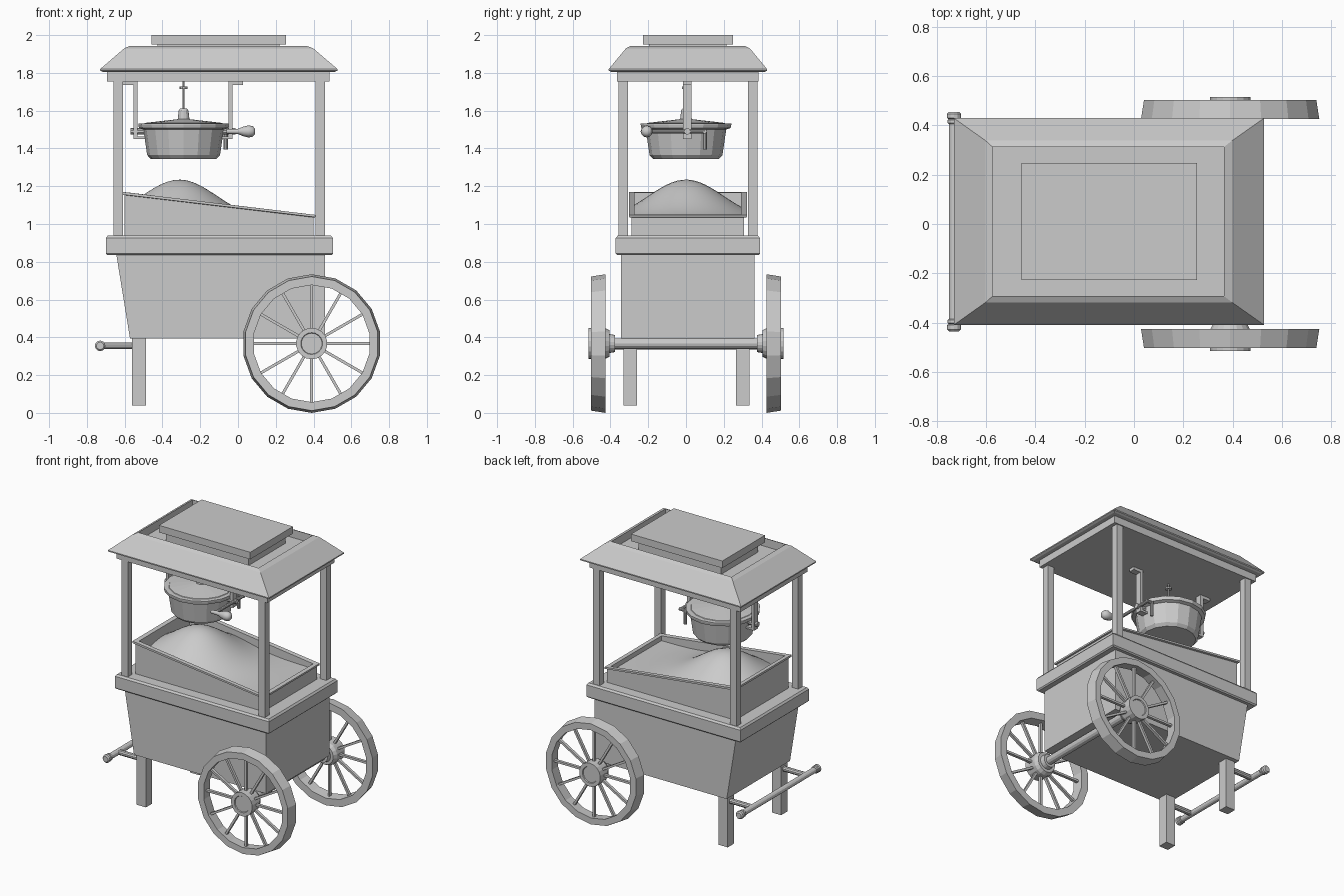
import bpy, bmesh, math
from mathutils import Vector, Matrix

CY = 0.01  # centre line of the cart body


def finish(name, bm, smooth=None):
    bmesh.ops.recalc_face_normals(bm, faces=bm.faces)
    me = bpy.data.meshes.new(name)
    bm.to_mesh(me)
    bm.free()
    ob = bpy.data.objects.new(name, me)
    bpy.context.collection.objects.link(ob)
    if smooth:
        bpy.ops.object.select_all(action='DESELECT')
        ob.select_set(True)
        bpy.context.view_layer.objects.active = ob
        bpy.ops.object.shade_smooth_by_angle(angle=math.radians(smooth))
    return ob


def skin(bm, rings, closed=False):
    """Join rings of points with quads, cap the ends unless closed."""
    rows = [[bm.verts.new(p) for p in r] for r in rings]
    n = len(rows[0])
    pairs = list(zip(rows, rows[1:])) + ([(rows[-1], rows[0])] if closed else [])
    for a, b in pairs:
        for i in range(n):
            j = (i + 1) % n
            bm.faces.new((a[i], a[j], b[j], b[i]))
    if not closed:
        bm.faces.new(rows[0])
        bm.faces.new(rows[-1])


def rect_loft(name, rings):
    """rings: (x0, x1, half depth, z at x0, z at x1)"""
    bm = bmesh.new()
    skin(bm, [[(x0, CY - h, z0), (x1, CY - h, z1), (x1, CY + h, z1), (x0, CY + h, z0)]
              for x0, x1, h, z0, z1 in rings])
    return finish(name, bm)


def box(name, x0, x1, y0, y1, z0, z1):
    bm = bmesh.new()
    skin(bm, [[(x0, y0, z), (x1, y0, z), (x1, y1, z), (x0, y1, z)] for z in (z0, z1)])
    return finish(name, bm)


def lathe(name, profile, centre, axis, n=16, closed=False, smooth=None):
    """profile: (radius, distance along axis)"""
    c, d = Vector(centre), Vector(axis).normalized()
    up = Vector((0, 0, 1)) if abs(d.z) < 0.9 else Vector((1, 0, 0))
    side = up.cross(d)
    bm = bmesh.new()
    skin(bm, [[c + d * h + (up * math.cos(t) + side * math.sin(t)) * r
               for t in (2 * math.pi * k / n for k in range(n))] for r, h in profile], closed)
    return finish(name, bm, smooth)


def rod(name, a, b, r, n=10):
    v = Vector(b) - Vector(a)
    return lathe(name, [(r, 0), (r, v.length)], a, v, n)


# Body and counter
rect_loft("cart_body", [(-0.572, 0.46, 0.353, 0.395, 0.395), (-0.646, 0.46, 0.353, 0.85, 0.85)])
rect_loft("counter", [(-0.692, 0.495, 0.374, 0.835, 0.835), (-0.70, 0.503, 0.382, 0.843, 0.843),
                      (-0.70, 0.503, 0.382, 0.925, 0.925), (-0.69, 0.493, 0.372, 0.938, 0.938)])

# Sloping tray with a flared lip
rect_loft("tray", [(-0.60, 0.40, 0.298, 0.93, 0.93), (-0.60, 0.40, 0.298, 1.153, 1.035),
                   (-0.612, 0.412, 0.313, 1.156, 1.036), (-0.612, 0.412, 0.313, 1.17, 1.048),
                   (-0.582, 0.382, 0.282, 1.167, 1.049), (-0.582, 0.382, 0.282, 0.95, 0.95)])

# Heap of popped corn
bm = bmesh.new()
bmesh.ops.create_grid(bm, x_segments=28, y_segments=20, size=0.5)
for v in bm.verts:
    x, y = -0.10 + v.co.x * 0.965, CY + v.co.y * 0.565
    g = math.exp(-0.5 * (((x + 0.31) / 0.2) ** 2 + (y / 0.2) ** 2))
    v.co = (x, y, 1.015 + 0.22 * g)
finish("corn_heap", bm, 60)

# Posts
for sx, x in (("left", -0.635), ("right", 0.435)):
    for sy, y in (("front", CY - 0.343), ("back", CY + 0.343)):
        box(f"{sx}_{sy}_post", x - 0.025, x + 0.025, y - 0.025, y + 0.025, 0.93, 1.76)

# Roof with a recessed top and a raised cap
rect_loft("frieze", [(-0.694, 0.484, 0.375, 1.755, 1.755), (-0.694, 0.484, 0.375, 1.812, 1.812)])
rect_loft("roof", [(-0.715, 0.512, 0.405, 1.805, 1.805), (-0.73, 0.527, 0.419, 1.812, 1.812),
                   (-0.73, 0.527, 0.419, 1.82, 1.82), (-0.602, 0.398, 0.328, 1.93, 1.93),
                   (-0.573, 0.364, 0.302, 1.943, 1.943), (-0.573, 0.364, 0.302, 1.885, 1.885)])
rect_loft("roof_cap_base", [(-0.425, 0.22, 0.205, 1.88, 1.88), (-0.425, 0.22, 0.205, 1.955, 1.955)])
rect_loft("roof_cap", [(-0.457, 0.255, 0.238, 1.95, 1.95), (-0.457, 0.255, 0.238, 2.0, 2.0)])

# Kettle, lid and hanging rod
K = (-0.288, 0, 0)
Z = (0, 0, 1)
lathe("kettle", [(0.175, 1.345), (0.193, 1.365), (0.213, 1.50), (0.236, 1.508), (0.24, 1.525),
                 (0.24, 1.532), (0.205, 1.532)], K, Z, 16)
lathe("kettle_lid", [(0.215, 1.525), (0.205, 1.535), (0.03, 1.555)], K, Z, 16)
lathe("lid_knob", [(0.032, 1.545), (0.026, 1.60), (0.018, 1.612)], K, Z, 12)
lathe("lid_rod", [(0.006, 1.60), (0.006, 1.715), (0.021, 1.715), (0.021, 1.727),
                  (0.006, 1.727), (0.006, 1.76)], K, Z, 10)

# Kettle hangers: flange, strap, foot and pivot on each side
for side, s in (("left", -1), ("right", 1)):
    def hx(a, b):
        return sorted((-0.291 + s * a, -0.291 + s * b))
    box(f"{side}_hanger_flange", *hx(0.24, 0.318), -0.015, 0.03, 1.735, 1.757)
    box(f"{side}_hanger_strap", *hx(0.24, 0.262), -0.015, 0.03, 1.455, 1.75)
    box(f"{side}_hanger_foot", *hx(0.19, 0.262), -0.015, 0.03, 1.45, 1.464)
    rod(f"{side}_pivot", (-0.291 + s * 0.20, 0.007, 1.49), (-0.291 + s * 0.278, 0.007, 1.49), 0.017)

# Tipping crank with grip
cx = -0.03
rod("crank_bar", (cx, -0.215, 1.49), (cx, 0.10, 1.49), 0.011)
rod("crank_tail_link", (-0.065, 0.10, 1.49), (cx + 0.01, 0.10, 1.49), 0.011)
rod("crank_tail", (-0.065, 0.10, 1.50), (-0.065, 0.10, 1.395), 0.011)
lathe("crank_grip", [(0.012, -0.06), (0.014, 0.0), (0.026, 0.03), (0.032, 0.055),
                     (0.028, 0.078), (0.014, 0.091)], (0, -0.208, 1.49), (1, 0, 0), 12, smooth=50)

# Wheels: rim, spokes and hub
W = Vector((0.39, 0, 0.367))
for side, s in (("front", -1), ("back", 1)):
    ax = (0, s, 0)
    lathe(f"{side}_wheel_rim", [(0.367, 0.426), (0.355, 0.502), (0.31, 0.502), (0.316, 0.426)],
          W, ax, 18, closed=True)
    bm = bmesh.new()
    for k in range(12):
        m = (Matrix.Translation(W + Vector((0, s * 0.465, 0))) @ Matrix.Rotation(k * math.pi / 6, 4, 'Y')
             @ Matrix.Translation((0, 0, 0.195)) @ Matrix.Diagonal((0.015, 0.02, 0.25, 1)))
        bmesh.ops.create_cube(bm, size=1, matrix=m)
    finish(f"{side}_wheel_spokes", bm)
    lathe(f"{side}_hub", [(0.045, 0.375), (0.05, 0.405), (0.07, 0.405), (0.083, 0.43), (0.083, 0.516),
                          (0.058, 0.516), (0.055, 0.51)], W, ax, 18)
rod("axle", W + Vector((0, -0.42, 0)), W + Vector((0, 0.42, 0)), 0.028, 12)

# Front legs and push handle
for side, y in (("front", CY - 0.305), ("back", CY + 0.29)):
    box(f"{side}_leg", -0.56, -0.488, y - 0.035, y + 0.035, 0.04, 0.40)
    rod(f"{side}_handle_arm", (-0.73, y, 0.355), (-0.55, y, 0.355), 0.018)
rod("push_handle", (-0.73, -0.41, 0.355), (-0.73, 0.44, 0.355), 0.02, 12)
for side, s in (("front", -1), ("back", 1)):
    lathe(f"{side}_handle_knob", [(0.022, 0.395), (0.026, 0.40), (0.026, 0.412), (0.021, 0.415),
                                  (0.028, 0.42), (0.028, 0.437), (0.02, 0.445)],
          (-0.73, CY, 0.355), (0, s, 0), 12)
